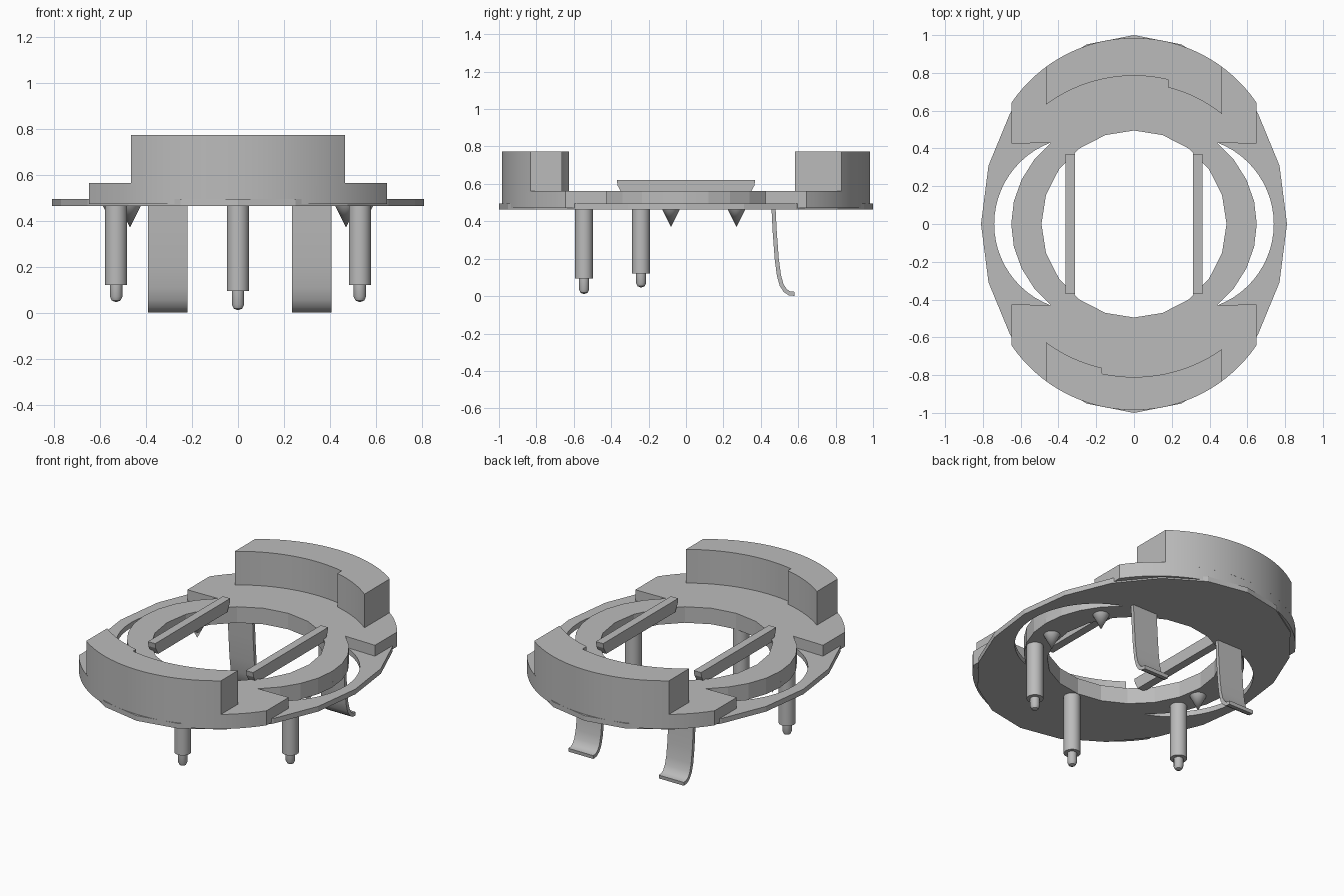
import bpy, bmesh
from math import cos, sin, pi, radians, acos, degrees
from mathutils import Matrix

if "Cube" in bpy.data.objects:
    bpy.data.objects.remove(bpy.data.objects["Cube"], do_unlink=True)

grey = bpy.data.materials.new("plain_grey")
grey.use_nodes = True
GREY = (0.5, 0.5, 0.5, 1)
grey.diffuse_color = GREY
grey.node_tree.nodes["Principled BSDF"].inputs["Base Color"].default_value = GREY


def finish(name, bm, smooth=None):
    bmesh.ops.recalc_face_normals(bm, faces=bm.faces)
    me = bpy.data.meshes.new(name)
    bm.to_mesh(me)
    bm.free()
    me.materials.append(grey)
    ob = bpy.data.objects.new(name, me)
    bpy.context.collection.objects.link(ob)
    if smooth:
        shade(ob, smooth)
    return ob


def shade(ob, angle):
    ob.data.shade_smooth()
    ob.data.set_sharp_from_angle(angle=radians(angle))


def arc(cx, cy, rx, ry, a0, a1, n):
    """Points on an elliptical arc, angles in degrees."""
    angles = [radians(a0 + (a1 - a0) * i / n) for i in range(n + 1)]
    return [(cx + rx * cos(a), cy + ry * sin(a)) for a in angles]


def prism(name, pts, z0, z1, smooth=None):
    bm = bmesh.new()
    face = bm.faces.new([bm.verts.new((x, y, z0)) for x, y in pts])
    ext = bmesh.ops.extrude_face_region(bm, geom=[face])["geom"]
    top = [v for v in ext if isinstance(v, bmesh.types.BMVert)]
    bmesh.ops.translate(bm, verts=top, vec=(0, 0, z1 - z0))
    return finish(name, bm, smooth)


def lathe(name, profile, x, y, n=24):
    bm = bmesh.new()
    vs = [bm.verts.new((r, 0, z)) for r, z in profile]
    es = [bm.edges.new(p) for p in zip(vs, vs[1:])]
    bmesh.ops.spin(bm, geom=vs + es, cent=(0, 0, 0), axis=(0, 0, 1),
                   angle=2 * pi, steps=n)
    bmesh.ops.remove_doubles(bm, verts=bm.verts, dist=0.0005)
    bmesh.ops.translate(bm, verts=bm.verts, vec=(x, y, 0))
    return finish(name, bm, 40)


def bake(ob):
    """Apply all modifiers."""
    dg = bpy.context.evaluated_depsgraph_get()
    me = bpy.data.meshes.new_from_object(ob.evaluated_get(dg))
    ob.modifiers.clear()
    ob.data = me


def cut(ob, outlines):
    cutters = [prism("cutter", o, 0.3, 0.7) for o in outlines]
    for c in cutters:
        c.hide_render = True
        m = ob.modifiers.new("cut", "BOOLEAN")
        m.operation, m.solver, m.object = "DIFFERENCE", "EXACT", c
    bake(ob)
    for c in cutters:
        bpy.data.objects.remove(c, do_unlink=True)


def flip(pts):
    return [(-x, -y) for x, y in pts]


# Outlines shared by the plates
hole = arc(0, 0, 0.49, 0.495, 90, 432, 19)
ring_edge = arc(0, 0, 0.65, 0.584, -47.4, 47.4, 8)
crescent = ring_edge + arc(0.28, 0, 0.46, 0.46, 69, -69, 24)
side_notch = ring_edge + [(0.9, 0.42), (0.9, -0.42)]

# Faceted oval base plate
base = prism("base_plate", arc(0, 0, 0.81, 1, 90, 432, 19), 0.463, 0.495)
cut(base, [hole, crescent, flip(crescent)])

# Raised step with straight sides and round ends, plus the inner ring
R, OFF = 0.785, 0.2
a = degrees(acos(0.648 / R))
end = arc(0, OFF, R, R, a, 180 - a, 32)
step = prism("raised_step", end + flip(end), 0.472, 0.563)
cut(step, [hole, side_notch, flip(side_notch)])
shade(step, 12)


# Curved end walls, each with a small jog in its inner face
def wall(name, r_long, r_short, half, jog, turn):
    b = degrees(acos(half / R))
    pts = arc(0, OFF, R, R, b, 180 - b, 28)
    t0, tj, t1 = (degrees(acos(x)) for x in (-half / r_long, jog / r_long, half / r_short))
    tk = degrees(acos(jog / r_short))
    pts += arc(0, 0, r_long, r_long, t0, tj, 16)
    pts += arc(0, 0, r_short, r_short, tk, t1, 12)
    prism(name, flip(pts) if turn else pts, 0.55, 0.773, 25)


wall("back_wall", 0.785, 0.745, 0.465, 0.18, False)
wall("front_wall", 0.81, 0.78, 0.465, 0.17, True)

# Cross bars over the opening, undercut at the ends
bar = [(-0.37, 0.62), (0.37, 0.62), (0.365, 0.59), (0.34, 0.545),
       (-0.34, 0.545), (-0.365, 0.59)]
for side, x in (("left", 0.338), ("right", -0.338)):
    ob = prism(side + "_bar", bar, -0.025, 0.025)
    # local x, y, z become y, z, x
    ob.data.transform(Matrix.Translation((x, 0, 0)) @ Matrix(
        ((0, 0, 1, 0), (1, 0, 0, 0), (0, 1, 0, 0), (0, 0, 0, 1))))


# Stepped contact pins with rounded tips
def pin(name, x, y, shoulder, tip):
    lathe(name, [(0, 0.47), (0.048, 0.47), (0.048, shoulder), (0.027, shoulder),
                 (0.027, tip + 0.025), (0.019, tip + 0.008), (0, tip)], x, y)


pin("front_pin", 0, -0.545, 0.095, 0.01)
pin("left_pin", 0.53, -0.24, 0.12, 0.045)
pin("right_pin", -0.53, -0.24, 0.12, 0.045)

# Pointed studs under the ring
for side, s in (("left", 1), ("right", -1)):
    for where, x, y in (("front", 0.54, -0.08), ("back", 0.47, 0.27)):
        lathe(f"{side}_{where}_stud", [(0, 0.47), (0.05, 0.47), (0, 0.37)], s * x, y)

# Bent spring clips
path = [(0.468, 0.47), (0.474, 0.35), (0.485, 0.2), (0.497, 0.11), (0.511, 0.06),
        (0.53, 0.03), (0.552, 0.015), (0.58, 0.012)]
for side, x in (("left", 0.32), ("right", -0.305)):
    bm = bmesh.new()
    rows = [[bm.verts.new((x + d, y, z)) for d in (-0.086, 0.086)] for y, z in path]
    for p, q in zip(rows, rows[1:]):
        bm.faces.new((p[0], p[1], q[1], q[0]))
    clip = finish(side + "_clip", bm)
    m = clip.modifiers.new("thickness", "SOLIDIFY")
    m.thickness, m.offset = 0.022, 0
    bake(clip)
    shade(clip, 40)
